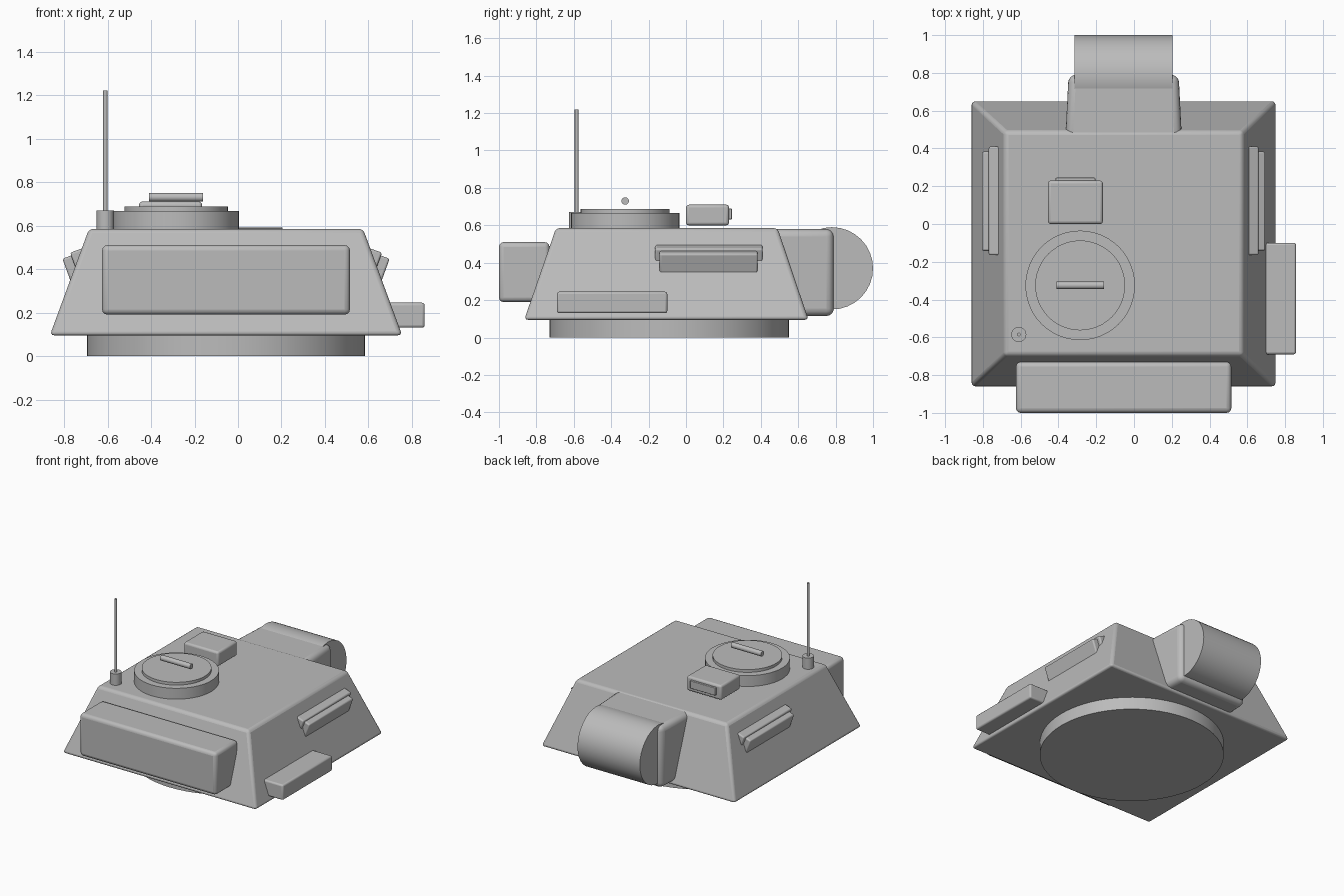
import bpy, bmesh, math
from mathutils import Matrix

if "Cube" in bpy.data.objects:
    bpy.data.objects.remove(bpy.data.objects["Cube"])

steel = bpy.data.materials.new("plain_grey")
steel.diffuse_color = (0.5, 0.5, 0.5, 1)
steel.use_nodes = True
steel.node_tree.nodes["Principled BSDF"].inputs["Base Color"].default_value = steel.diffuse_color


def finish(name, bm, loc=(0, 0, 0), rot=(0, 0, 0), bevel=0, segs=3):
    bmesh.ops.recalc_face_normals(bm, faces=bm.faces)
    me = bpy.data.meshes.new(name)
    bm.to_mesh(me)
    bm.free()
    ob = bpy.data.objects.new(name, me)
    bpy.context.collection.objects.link(ob)
    ob.location, ob.rotation_euler = loc, rot
    me.materials.append(steel)
    if bevel:
        m = ob.modifiers.new("Bevel", "BEVEL")
        m.width, m.segments = bevel, segs
        m.limit_method = "ANGLE"
        m.angle_limit = math.radians(30)
    bpy.ops.object.select_all(action="DESELECT")
    ob.select_set(True)
    bpy.context.view_layer.objects.active = ob
    bpy.ops.object.shade_smooth_by_angle(angle=math.radians(35))
    return ob


def box(name, x, y, z, bevel=0.015, rot=(0, 0, 0)):
    """Box from (min, max) ranges."""
    r = (x, y, z)
    bm = bmesh.new()
    bmesh.ops.create_cube(bm, size=1)
    bmesh.ops.scale(bm, vec=[b - a for a, b in r], verts=bm.verts)
    return finish(name, bm, [(a + b) / 2 for a, b in r], rot, bevel)


def cyl(name, r, depth, loc, axis="z", sides=48):
    bm = bmesh.new()
    bmesh.ops.create_cone(bm, cap_ends=True, segments=sides,
                          radius1=r, radius2=r, depth=depth)
    rot = (0, math.pi / 2, 0) if axis == "x" else (0, 0, 0)
    return finish(name, bm, loc, rot)


def upright(name, r, x, y, z0, z1, sides=48):
    return cyl(name, r, z1 - z0, (x, y, (z0 + z1) / 2), sides=sides)


CX = -0.055  # turret centreline

# Turret shell: a truncated pyramid
bm = bmesh.new()
rings = []
for x0, x1, y0, y1, z in ((-0.865, 0.755, -0.865, 0.655, 0.095),
                          (-0.685, 0.575, -0.695, 0.49, 0.585)):
    rings.append([bm.verts.new((x, y, z)) for x, y in
                  ((x0, y0), (x1, y0), (x1, y1), (x0, y1))])
low, top = rings
bm.faces.new(low[::-1])
bm.faces.new(top)
for i in range(4):
    j = (i + 1) % 4
    bm.faces.new((low[i], low[j], top[j], top[i]))
finish("turret_shell", bm, bevel=0.02)

# Turret ring
upright("turret_ring", 0.64, CX, -0.09, 0, 0.11, 64)

# Gun mantlet: slightly tapered block and a drum
bm = bmesh.new()
bmesh.ops.create_cube(bm, size=1)
bmesh.ops.scale(bm, vec=(0.62, 0.37, 0.465), verts=bm.verts)
for v in bm.verts:
    if v.co.y > 0:
        v.co.x *= 0.94
finish("mantlet_block", bm, (CX, 0.605, 0.3475), bevel=0.04, segs=4)
cyl("mantlet_drum", 0.22, 0.52, (CX, 0.78, 0.37), "x", 32)

# Stowage boxes
box("rear_stowage_box", (-0.625, 0.515), (-1.0, -0.73), (0.19, 0.51), 0.025)
box("side_stowage_box", (0.68, 0.858), (-0.69, -0.10), (0.13, 0.245), 0.012)

# Side vision ports, tilted outwards at the top, on both sides
tilt = math.radians(20)
for side, s in (("right", 1), ("left", -1)):
    for part, dx, z, w, h, y0, y1 in (
            ("hood", 0.653, 0.445, 0.10, 0.10, -0.165, 0.41),
            ("flap", 0.695, 0.407, 0.08, 0.115, -0.142, 0.383)):
        x = CX + s * dx
        box(f"{side}_vision_{part}", (x - w / 2, x + w / 2), (y0, y1),
            (z - h / 2, z + h / 2), 0.01, (0, s * tilt, 0))

# Commander cupola, hatch and handle
HX, HY = -0.285, -0.325
upright("cupola", 0.29, HX, HY, 0.575, 0.667)
upright("hatch", 0.238, HX, HY, 0.65, 0.688)
cyl("hatch_handle", 0.02, 0.25, (HX, HY, 0.73), "x", 16)

# Periscope with its window
box("periscope", (-0.455, -0.165), (0.0, 0.23), (0.6, 0.71), 0.015)
box("periscope_window", (-0.415, -0.205), (0.21, 0.245), (0.632, 0.69), 0.004)

# Antenna
upright("antenna_base", 0.04, -0.61, -0.585, 0.575, 0.67, 24)
upright("antenna_rod", 0.01, -0.61, -0.585, 0.66, 1.22, 12)
